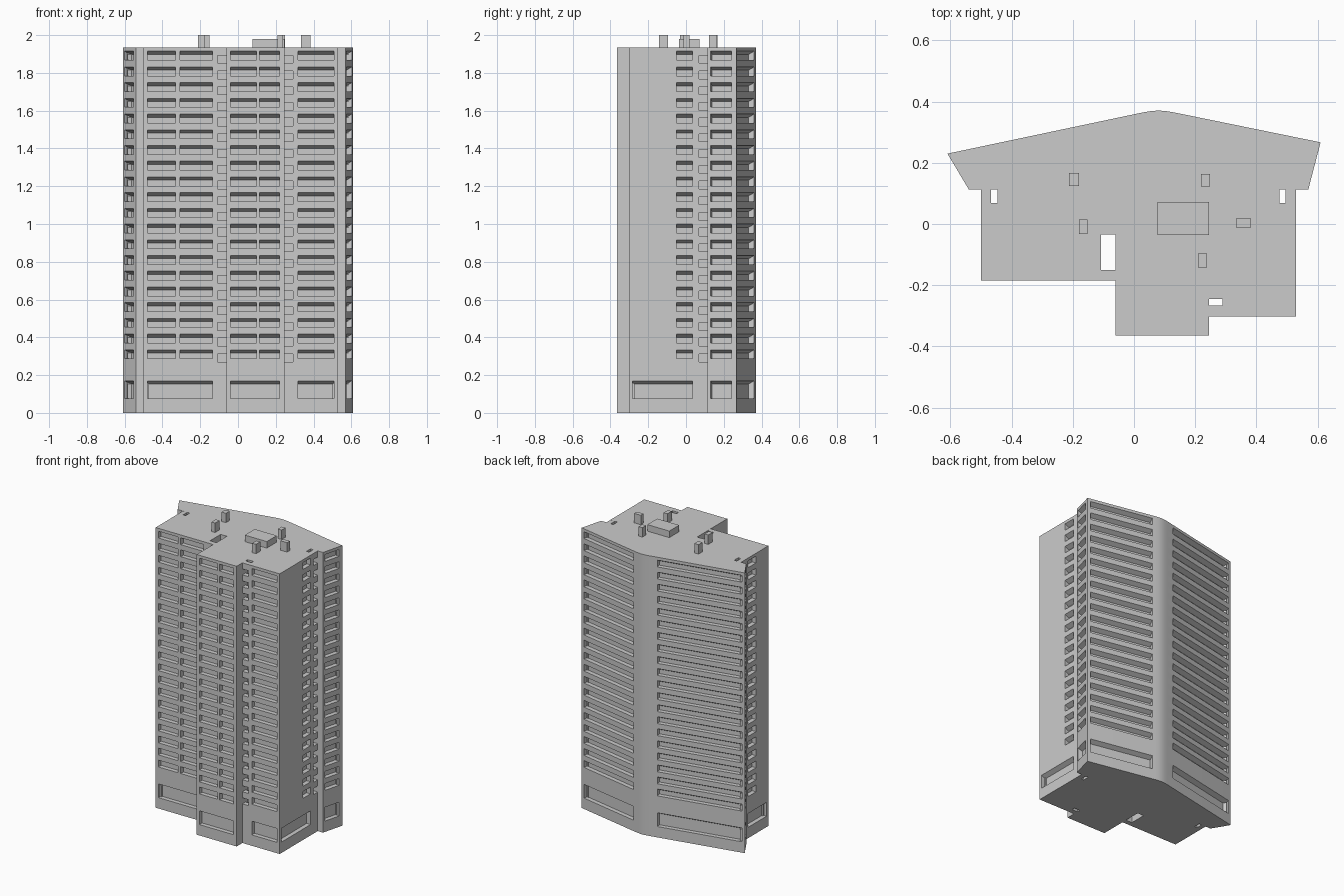
import bpy, bmesh, math
from mathutils import Vector

if "Cube" in bpy.data.objects:
    bpy.data.objects.remove(bpy.data.objects["Cube"])

H = 1.935              # roof height
PITCH = 0.0832         # storey height
FLOORS = 20
DEPTH, SLOPE = 0.03, 0.017

concrete = bpy.data.materials.new("pale_concrete")
concrete.diffuse_color = (0.6, 0.6, 0.6, 1)
concrete.use_nodes = True
concrete.node_tree.nodes["Principled BSDF"].inputs["Base Color"].default_value = concrete.diffuse_color

# Wall corners, anticlockwise: (x, y, upper window spans, ground window spans) for the wall that starts there
WALLS = [
    (-.50, -.185, [(.021, .17), (.192, .366)], [(.021, .366)]),
    (-.108, -.185, [], []), (-.108, -.035, [], []), (-.06, -.035, [], []),
    (-.06, -.365, [(.021, .159), (.175, .281)], [(.021, .281)]),
    (.245, -.365, [], []), (.245, -.245, [], []), (.29, -.245, [], []),
    (.29, -.302, [(.027, .218)], [(.027, .218)]),
    (.53, -.302, [(.252, .337)], [(.019, .337)]),
    (.53, .068, [], []), (.476, .068, [], []), (.476, .113, [], []),
    (.57, .113, [(.018, .131)], [(.018, .131)]),
    (.61, .267, [(.02, .47)], [(.02, .47)]),
    (.13, .365, [], []), (.105, .369, [], []), (.08, .371, [], []), (.055, .369, [], []),
    (.03, .365, [(.06, .634)], [(.06, .634)]),
    (-.61, .23, [(.019, .111)], [(.019, .111)]),
    (-.54, .113, [], []), (-.447, .113, [], []), (-.447, .068, [], []), (-.50, .068, [(.033, .118)], [(.033, .233)]),
]

# Horizontal bands: (bottom, top, kind)
bands = [(0, .075, None), (.075, .17, "ground")]
z = .17
for i in range(FLOORS):
    low = .287 + i * PITCH
    bands += [(z, low, None), (low, low + .047, "upper")]
    z = low + .047
bands.append((z, H, None))


def finish(bm, name):
    mesh = bpy.data.meshes.new(name)
    bm.to_mesh(mesh)
    bm.free()
    mesh.materials.append(concrete)
    obj = bpy.data.objects.new(name, mesh)
    bpy.context.collection.objects.link(obj)
    return obj


def box(name, x0, x1, y0, y1, z0, z1):
    bm = bmesh.new()
    bmesh.ops.create_cube(bm, size=1)
    for v in bm.verts:
        v.co = ((x0 + x1) / 2 + v.co.x * (x1 - x0),
                (y0 + y1) / 2 + v.co.y * (y1 - y0),
                (z0 + z1) / 2 + v.co.z * (z1 - z0))
    return finish(bm, name)


def wall(bm, p0, p1, upper, ground):
    along = (p1 - p0).normalized()
    inward = Vector((-along.y, along.x, 0))
    length = (p1 - p0).length

    def face(*pts):
        bm.faces.new([bm.verts.new(p0 + along * u + inward * d + Vector((0, 0, h)))
                      for u, h, d in pts])

    for z0, z1, kind in bands:
        spans = {"upper": upper, "ground": ground}.get(kind, [])
        start = 0
        for a, b in spans + [(length, length)]:
            face((start, z0, 0), (a, z0, 0), (a, z1, 0), (start, z1, 0))   # pier
            start = b
        for a, b in spans:                                                 # recess with sloping lintel
            outer = [(a, z0, 0), (b, z0, 0), (b, z1, 0), (a, z1, 0)]
            inner = [(u, h - (SLOPE if h == z1 else 0), DEPTH) for u, h, d in outer]
            face(*inner)
            for i in range(4):
                j = (i + 1) % 4
                face(outer[i], outer[j], inner[j], inner[i])


# Tower shell
bm = bmesh.new()
corners = [Vector((w[0], w[1], 0)) for w in WALLS]
for i, w in enumerate(WALLS):
    wall(bm, corners[i], corners[(i + 1) % len(corners)], w[2], w[3])
bm.faces.new([bm.verts.new(c + Vector((0, 0, H))) for c in corners])
bm.faces.new([bm.verts.new(c) for c in reversed(corners)])
bmesh.ops.remove_doubles(bm, verts=bm.verts, dist=1e-5)
tower = finish(bm, "tower")
bpy.context.view_layer.objects.active = tower
tower.select_set(True)
bpy.ops.object.shade_smooth_by_angle(angle=math.radians(15))

# Slot infills: solid base and a parapet per storey
SLOTS = {
    "front_left_slot": (-.108, -.06, -.185, -.15),
    "front_right_slot": (.245, .29, -.302, -.267),
    "right_slot": (.496, .53, .068, .113),
    "left_slot": (-.50, -.467, .068, .113),
}
for name, rect in SLOTS.items():
    box(name + "_base", *rect, 0, .27)
    for i in range(FLOORS):
        low = .312 + i * PITCH
        box(f"{name}_parapet_{i + 1}", *rect, low, low + .042)

# Rooftop plant room and chimneys
box("plant_room", .077, .245, -.036, .072, H, 1.98)
CHIMNEYS = [(-.213, -.18, .125, .167), (-.18, -.152, -.033, .015), (.333, .383, -.012, .018),
            (.219, .248, .122, .163), (.209, .238, -.143, -.096)]
for i, rect in enumerate(CHIMNEYS):
    box(f"chimney_{i + 1}", *rect, H, 2.0)
